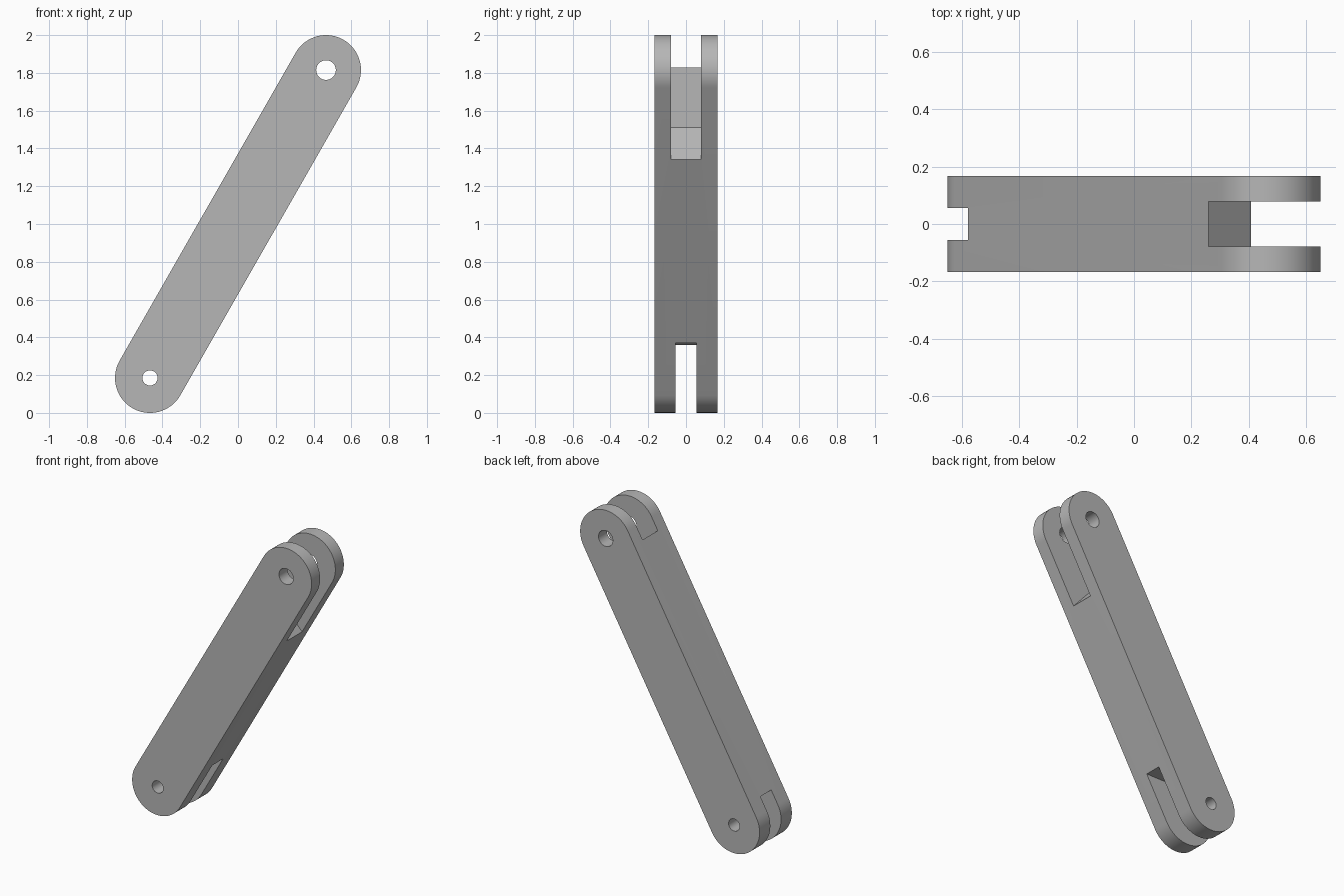
import bpy, bmesh, math
from mathutils import Vector

cube = bpy.data.objects.get("Cube")
if cube:
    bpy.data.objects.remove(cube, do_unlink=True)

grey = bpy.data.materials.new("plain grey")
grey.use_nodes = True
grey.diffuse_color = (0.47, 0.47, 0.47, 1)
grey.node_tree.nodes["Principled BSDF"].inputs["Base Color"].default_value = (0.47, 0.47, 0.47, 1)

PIVOT = Vector((0.466, 0.815))   # half the pivot spacing, in x and z
RADIUS = 0.185
HALF_DEPTH = 0.167
LOW = Vector((-PIVOT.x, 1 - PIVOT.y))
HIGH = Vector((PIVOT.x, 1 + PIVOT.y))


def arc(centre, radius, start, end, steps):
    return [(centre[0] + radius * math.cos(start + (end - start) * i / steps),
             centre[1] + radius * math.sin(start + (end - start) * i / steps))
            for i in range(steps + 1)]


def prism(name, outline, half_depth):
    """Extrude an x-z outline evenly along y."""
    bm = bmesh.new()
    face = bm.faces.new([bm.verts.new((x, -half_depth, z)) for x, z in outline])
    moved = bmesh.ops.extrude_face_region(bm, geom=[face])["geom"]
    bmesh.ops.translate(bm, vec=(0, 2 * half_depth, 0),
                        verts=[v for v in moved if isinstance(v, bmesh.types.BMVert)])
    bmesh.ops.recalc_face_normals(bm, faces=bm.faces)
    mesh = bpy.data.meshes.new(name)
    bm.to_mesh(mesh)
    bm.free()
    mesh.materials.append(grey)
    obj = bpy.data.objects.new(name, mesh)
    bpy.context.collection.objects.link(obj)
    return obj


# Slanted bar with round ends
tilt = math.atan2(PIVOT.y, PIVOT.x)
quarter = math.pi / 2
bar = prism("link_bar",
            arc(HIGH, RADIUS, tilt - quarter, tilt + quarter, 40)
            + arc(LOW, RADIUS, tilt + quarter, tilt + 3 * quarter, 40), HALF_DEPTH)

# Upper fork slot with an angled floor, lower slot with a rounded inner corner
upper_slot = [(0.26, 1.83), (0.26, 1.51), (0.42, 1.33), (0.9, 1.33),
              (0.9, 2.2), (0.1, 2.2), (0.1, 1.83)]
lower_slot = ([(0.2, 0.37)] + arc((-0.538, 0.28), 0.09, quarter, math.pi, 12)
              + [(-0.9, 0.28), (-0.9, -0.2), (0.2, -0.2)])

cutters = [
    prism("upper_slot_cutter", upper_slot, 0.079),
    prism("lower_slot_cutter", lower_slot, 0.056),
    prism("upper_pin_hole_cutter", arc(HIGH, 0.052, 0, 2 * math.pi, 32)[:-1], 0.3),
    prism("lower_pin_hole_cutter", arc(LOW, 0.04, 0, 2 * math.pi, 32)[:-1], 0.3),
]

# Cut the slots and pin holes
bpy.ops.object.select_all(action="DESELECT")
bpy.context.view_layer.objects.active = bar
bar.select_set(True)
for cutter in cutters:
    cutter.hide_render = True
    cut = bar.modifiers.new(cutter.name, "BOOLEAN")
    cut.operation = "DIFFERENCE"
    cut.solver = "EXACT"
    cut.object = cutter
    bpy.ops.object.modifier_apply(modifier=cut.name)
    bpy.data.objects.remove(cutter, do_unlink=True)

bpy.ops.object.shade_smooth_by_angle(angle=math.radians(30))
